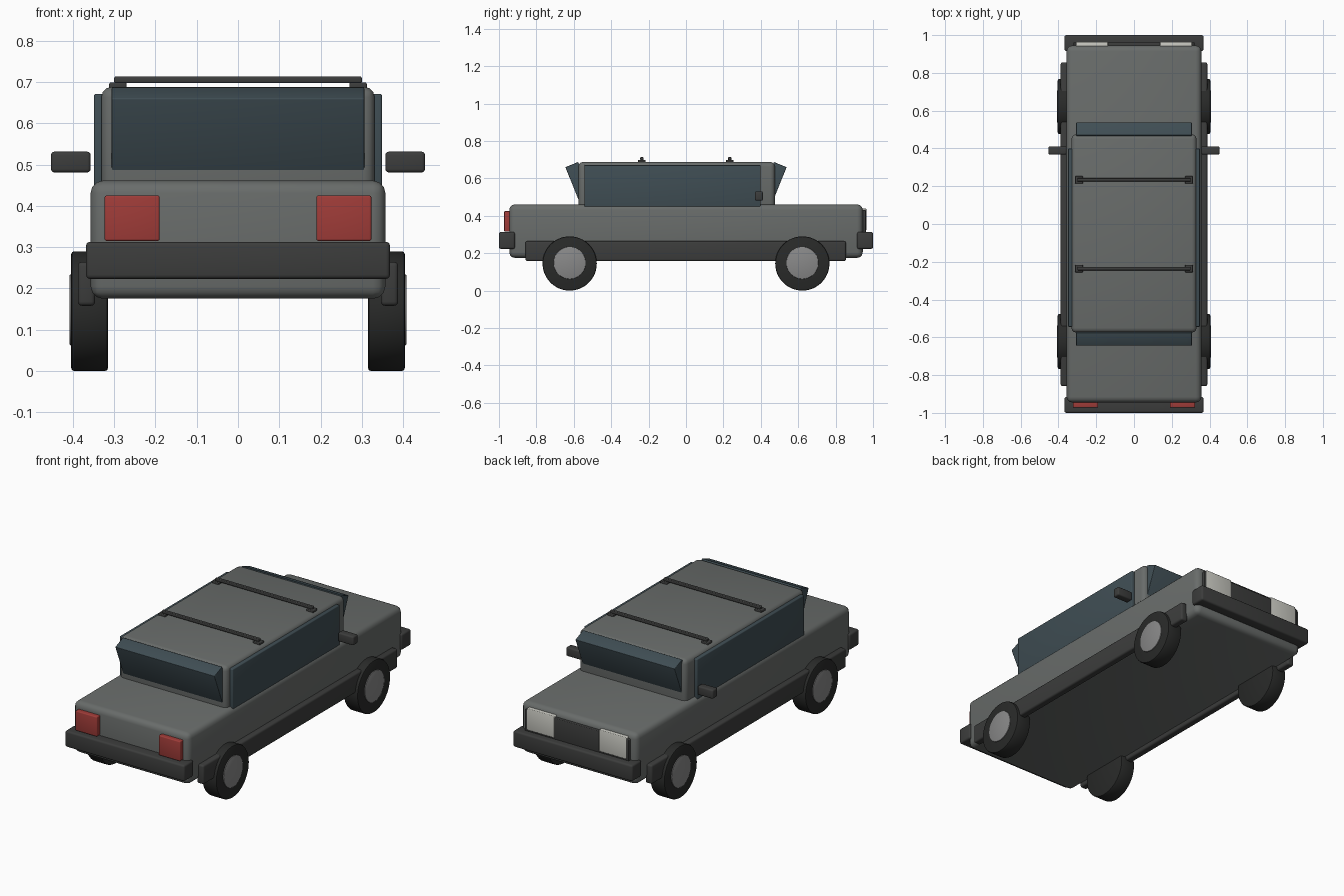
import bpy
from math import radians, sin, cos

if "Cube" in bpy.data.objects:
    bpy.data.objects.remove(bpy.data.objects["Cube"])


def mat(name, r, g, b):
    m = bpy.data.materials.new(name)
    m.diffuse_color = (r, g, b, 1)
    m.use_nodes = True
    m.node_tree.nodes["Principled BSDF"].inputs["Base Color"].default_value = m.diffuse_color
    return m


PAINT = mat("paint", 0.14, 0.15, 0.145)
TRIM = mat("trim", 0.045, 0.046, 0.045)
TYRE = mat("tyre", 0.022, 0.023, 0.022)
GLASS = mat("glass", 0.05, 0.075, 0.088)
RED = mat("red_lens", 0.35, 0.045, 0.04)
LAMP = mat("lamp", 0.6, 0.6, 0.55)
HUB = mat("hub", 0.25, 0.25, 0.25)


def finish(ob, name, material, bevel, segments=3):
    ob.name = name
    ob.data.materials.append(material)
    bpy.ops.object.transform_apply(location=False, rotation=True, scale=True)
    if bevel:
        b = ob.modifiers.new("bevel", 'BEVEL')
        b.width, b.segments = bevel, segments
        b.limit_method = 'ANGLE'
        bpy.ops.object.modifier_apply(modifier="bevel")
    bpy.ops.object.shade_smooth_by_angle(angle=radians(35))
    return ob


def box(name, x, y, z, material, bevel=0.008, tilt=0):
    """Box given by its (min, max) range on each axis."""
    mid = [(a + b) / 2 for a, b in (x, y, z)]
    bpy.ops.mesh.primitive_cube_add(size=1, location=mid, rotation=(tilt, 0, 0))
    ob = bpy.context.object
    ob.scale = [b - a for a, b in (x, y, z)]
    return finish(ob, name, material, bevel)


def disc(name, x0, x1, y, z, r, material, bevel):
    bpy.ops.mesh.primitive_cylinder_add(vertices=48, radius=r, depth=abs(x1 - x0),
                                        location=((x0 + x1) / 2, y, z),
                                        rotation=(0, radians(90), 0))
    return finish(bpy.context.object, name, material, bevel, 2)


def side(s, a, b):
    return tuple(sorted((s * a, s * b)))


# Body shell and cabin
box("body", (-0.357, 0.357), (-0.945, 0.945), (0.175, 0.461), PAINT, 0.03)
box("cabin", (-0.331, 0.331), (-0.575, 0.475), (0.40, 0.688), PAINT, 0.025)

# Slanted end windows: tilted slabs leaning out at the top
T, H, A = 0.074, 0.24, radians(22)
for name, s, y_out in (("front_window", -1, -0.645), ("rear_window", 1, 0.538)):
    # centre measured back from the outer top edge
    cy = y_out - s * (T / 2 * cos(A) + H / 2 * sin(A))
    cz = 0.66 + T / 2 * sin(A) - H / 2 * cos(A)
    box(name, (-0.306, 0.306), (cy - T / 2, cy + T / 2),
        (cz - H / 2, cz + H / 2), GLASS, 0.003, -s * A)

# Bumpers, grille
box("front_bumper", (-0.368, 0.368), (-1.0, -0.915), (0.223, 0.313), TRIM, 0.01)
box("rear_bumper", (-0.368, 0.368), (0.915, 1.0), (0.223, 0.313), TRIM, 0.01)
box("grille", (-0.32, 0.32), (0.93, 0.962), (0.31, 0.43), TRIM, 0.004)

for s, tag in ((-1, "left"), (1, "right")):
    # Lamps
    box(f"red_lamp_{tag}", side(s, 0.19, 0.323), (-0.972, -0.93), (0.315, 0.425), RED, 0.005)
    box(f"white_lamp_{tag}", side(s, 0.138, 0.307), (0.93, 0.964), (0.32, 0.44), LAMP, 0.004)
    # Side glass, sill, mirror
    box(f"side_window_{tag}", side(s, 0.31, 0.349), (-0.544, 0.399), (0.44, 0.671), GLASS, 0.005)
    box(f"sill_{tag}", side(s, 0.346, 0.388), (-0.858, 0.855), (0.158, 0.264), TRIM, 0.01)
    box(f"mirror_{tag}", side(s, 0.357, 0.453), (0.368, 0.411), (0.481, 0.531), TRIM, 0.008)
    # Wheels
    for y, end in ((-0.622, "front"), (0.622, "rear")):
        disc(f"{end}_tyre_{tag}", s * 0.315, s * 0.404, y, 0.145, 0.145, TYRE, 0.007)
        disc(f"{end}_hub_{tag}", s * 0.35, s * 0.408, y, 0.148, 0.086, HUB, 0.003)

# Roof rack bars with feet
for y, end in ((-0.236, "front"), (0.234, "rear")):
    box(f"{end}_roof_bar", (-0.3, 0.3), (y - 0.009, y + 0.009), (0.697, 0.713), TRIM, 0.004)
    for s, tag in ((-1, "left"), (1, "right")):
        box(f"{end}_bar_foot_{tag}", side(s, 0.27, 0.312), (y - 0.02, y + 0.02),
            (0.68, 0.699), TRIM, 0.004)
